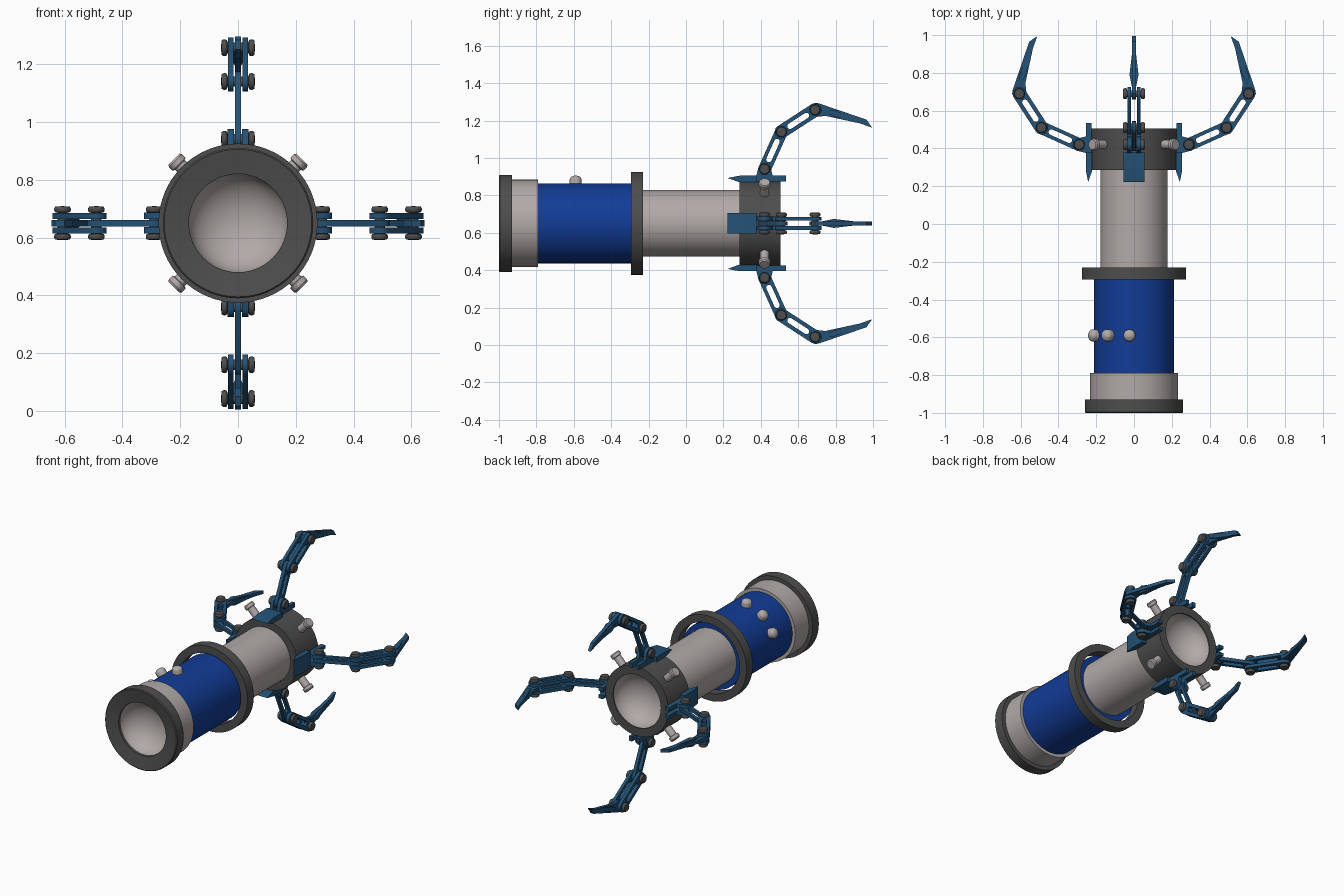
import bpy, bmesh, math
from mathutils import Matrix, Vector

if "Cube" in bpy.data.objects:
    bpy.data.objects.remove(bpy.data.objects["Cube"])

CZ = 0.65  # height of the main axis


def material(name, rgb):
    m = bpy.data.materials.new(name)
    m.diffuse_color = (*rgb, 1)
    m.use_nodes = True
    m.node_tree.nodes["Principled BSDF"].inputs["Base Color"].default_value = m.diffuse_color
    return m


LIGHT = material("light_grey", (0.44, 0.40, 0.39))
DARK = material("dark_grey", (0.075, 0.075, 0.075))
BLUE = material("blue", (0.006, 0.045, 0.31))
STEEL = material("steel_blue", (0.018, 0.085, 0.18))

CENTRE = Matrix.Translation((0, 0, CZ))
AXIS = CENTRE @ Matrix.Rotation(-math.pi / 2, 4, 'X')  # local z -> world y


def around(angle):
    return CENTRE @ Matrix.Rotation(math.radians(angle), 4, 'Y')


def finish(name, bm, mat, matrix):
    bmesh.ops.remove_doubles(bm, verts=bm.verts, dist=1e-5)
    bmesh.ops.recalc_face_normals(bm, faces=bm.faces)
    me = bpy.data.meshes.new(name)
    bm.to_mesh(me)
    bm.free()
    me.materials.append(mat)
    ob = bpy.data.objects.new(name, me)
    bpy.context.collection.objects.link(ob)
    ob.matrix_world = matrix
    return ob


def lathe(name, profile, mat, matrix, seg=64, closed=False):
    """Revolve (radius, height) points about local z."""
    bm = bmesh.new()
    rings = [[bm.verts.new((r * math.cos(2 * math.pi * i / seg), r * math.sin(2 * math.pi * i / seg), h))
              for i in range(seg)] for r, h in profile]
    pairs = list(zip(rings, rings[1:])) + ([(rings[-1], rings[0])] if closed else [])
    for a, b in pairs:
        for i in range(seg):
            j = (i + 1) % seg
            bm.faces.new((a[i], a[j], b[j], b[i]))
    bmesh.ops.dissolve_degenerate(bm, dist=1e-6, edges=bm.edges)
    return finish(name, bm, mat, matrix)


def prism(bm, outer, x0, x1, inner=None):
    """Extrude a (y, r) outline from x0 to x1, with an optional matching hole."""
    n = len(outer)
    loops = [[bm.verts.new((x, y, r)) for y, r in pts] for x in (x0, x1) for pts in (outer, inner) if pts]
    def band(a, b):
        for i in range(n):
            j = (i + 1) % n
            bm.faces.new((a[i], a[j], b[j], b[i]))
    if inner:
        o0, i0, o1, i1 = loops
        for a, b in ((o0, o1), (i0, i1), (o0, i0), (o1, i1)):
            band(a, b)
    else:
        band(*loops)
        for l in loops:
            bm.faces.new(l)


def capsule(p, q, rad, inset=0.0, n=9):
    p, q = Vector(p), Vector(q)
    d = (q - p).normalized()
    p, q = p + d * inset, q - d * inset
    a = math.atan2(d.y, d.x)
    pts = []
    for c, start in ((q, a - math.pi / 2), (p, a + math.pi / 2)):
        for i in range(n):
            t = start + math.pi * i / (n - 1)
            pts.append((c.x + rad * math.cos(t), c.y + rad * math.sin(t)))
    return pts


def tube(name, ri, ro, y0, y1, mat):
    return lathe(name, [(ri, y0), (ro, y0), (ro, y1), (ri, y1)], mat, AXIS, closed=True)


# Body: stacked rings and barrels along y
lathe("front_rim", [(0.17, -0.985), (0.255, -1), (0.26, -0.995), (0.26, -0.93), (0.17, -0.93)],
      DARK, AXIS, closed=True)
tube("front_collar", 0.165, 0.234, -0.93, -0.79, LIGHT)
lathe("blue_barrel", [(0, -0.79), (0.213, -0.79), (0.213, -0.265), (0, -0.265)], BLUE, AXIS)
tube("middle_ring", 0.226, 0.275, -0.295, -0.23, DARK)
tube("rear_barrel", 0.165, 0.178, -0.27, 0.30, LIGHT)
tube("rear_band", 0.172, 0.226, 0.285, 0.505, DARK)

# Concave dishes in both openings
for name, y, s in (("front_dish", -0.985, 1), ("rear_dish", 0.495, -1)):
    arc = [(0.172 * math.cos(t * math.pi / 20), y + s * 0.13 * math.sin(t * math.pi / 20)) for t in range(10)]
    lathe(name, arc + [(0, y + s * 0.13)], LIGHT, AXIS)

# Three domed buttons on the blue barrel
for k, a in enumerate((-6, -38, -69)):
    dome = [(0.032 * math.cos(t * math.pi / 12), 0.235 + 0.022 * math.sin(t * math.pi / 12)) for t in range(6)]
    lathe(f"button_{k}", [(0.032, 0.2)] + dome + [(0, 0.257)], LIGHT,
          around(a) @ Matrix.Translation((0, -0.59, 0)), 24)

# Four studs on the rear band
for k in range(4):
    lathe(f"stud_{k}", [(0.024, 0.2), (0.024, 0.285), (0.032, 0.288), (0.032, 0.306), (0.027, 0.313), (0, 0.313)],
          LIGHT, around(45 + 90 * k) @ Matrix.Translation((0, 0.42, 0)), 24)

# Claw arms: joints in (y, radius)
P1, P2, P3 = (0.42, 0.29), (0.51, 0.49), (0.69, 0.607)
for k in range(4):
    M = around(90 * k)
    # Mounting bracket: wide wedge, forked tail and pivot lugs
    bm = bmesh.new()
    prism(bm, [(0.222, 0.243), (0.285, 0.255), (0.38, 0.255), (0.38, 0.222), (0.28, 0.222)], -0.055, 0.055)
    for s in (-1, 1):
        x0, x1 = sorted((s * 0.014, s * 0.036))
        prism(bm, [(0.38, 0.224), (0.535, 0.224), (0.535, 0.255), (0.38, 0.255)], x0, x1)
        top = [(P1[0] + 0.035 * math.cos(t), P1[1] + 0.035 * math.sin(t))
               for t in (math.pi * i / 8 for i in range(9))]
        prism(bm, top + [(0.375, 0.25), (0.465, 0.25)], x0, x1)
    finish(f"bracket_{k}", bm, STEEL, M)

    # Inner slotted link
    bm = bmesh.new()
    prism(bm, capsule(P1, P2, 0.034), -0.011, 0.011, capsule(P1, P2, 0.015, 0.058))
    finish(f"inner_link_{k}", bm, STEEL, M)

    # Outer pair of slotted links
    bm = bmesh.new()
    for x0 in (-0.035, 0.015):
        prism(bm, capsule(P2, P3, 0.036), x0, x0 + 0.02, capsule(P2, P3, 0.015, 0.055))
    finish(f"outer_link_{k}", bm, STEEL, M)

    # Hooked claw with a raised wedge on each side
    bm = bmesh.new()
    prism(bm, [(0.66, 0.60), (0.67, 0.633), (0.69, 0.645), (0.71, 0.642), (0.965, 0.555), (0.995, 0.512),
               (0.93, 0.535), (0.745, 0.575), (0.70, 0.57)], -0.011, 0.011)
    ring = [bm.verts.new(v) for s in (-1, 1) for v in
            ((s * 0.012, 0.73, 0.603), (s * 0.024, 0.79, 0.607), (s * 0.024, 0.79, 0.573))]
    tip = bm.verts.new((0, 0.99, 0.52))
    l, r = ring[:3], ring[3:]
    for f in ((l[0], l[1], l[2]), (r[0], r[1], r[2]), (l[1], l[2], tip), (r[1], r[2], tip),
              (l[0], l[1], r[1], r[0]), (l[0], l[2], r[2], r[0]), (l[1], r[1], tip), (l[2], r[2], tip)):
        bm.faces.new(f)
    finish(f"claw_{k}", bm, STEEL, M)

    # Pivot pins with rounded heads
    for j, (y, rad) in enumerate((P1, P2, P3)):
        half = [(0.018, 0.036), (0.026, 0.038), (0.029, 0.044), (0.029, 0.05), (0.025, 0.057), (0, 0.059)]
        prof = [(a, -h) for a, h in reversed(half)] + half
        lathe(f"pin_{k}_{j}", prof, DARK,
              M @ Matrix.Translation((0, y, rad)) @ Matrix.Rotation(math.pi / 2, 4, 'Y'), 20)

# Smooth curved surfaces, keep hard edges
for ob in bpy.context.scene.objects:
    ob.select_set(True)
    bpy.context.view_layer.objects.active = ob
bpy.ops.object.shade_smooth_by_angle(angle=math.radians(30))
